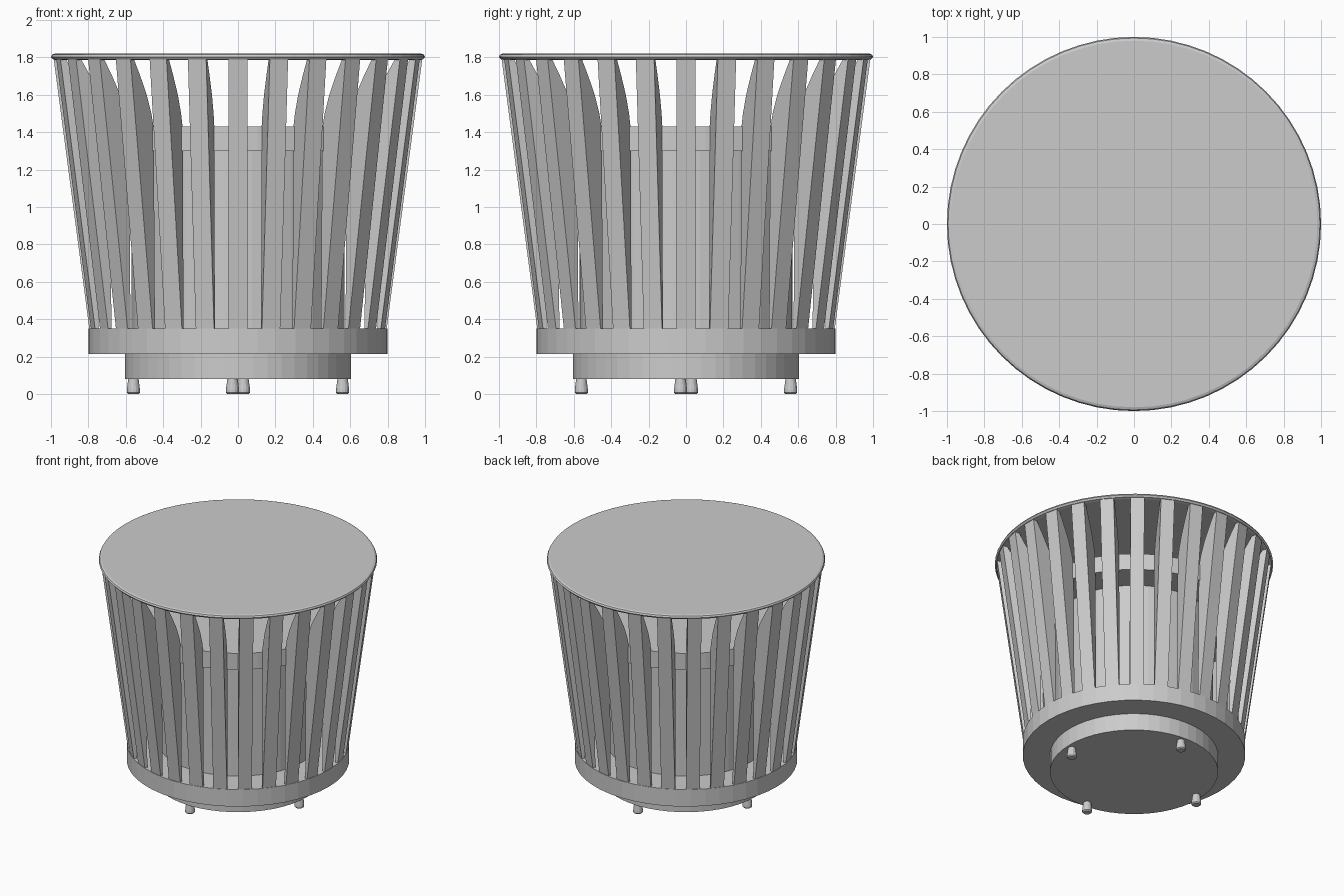
import bpy, bmesh, math
from mathutils import Matrix

cube = bpy.data.objects.get("Cube")
if cube:
    bpy.data.objects.remove(cube, do_unlink=True)

grey = bpy.data.materials.new("plain grey")
grey.use_nodes = True
colour = (0.6, 0.6, 0.6, 1)
grey.diffuse_color = colour
grey.node_tree.nodes["Principled BSDF"].inputs["Base Color"].default_value = colour


def finish(name, bm):
    bmesh.ops.recalc_face_normals(bm, faces=bm.faces)
    mesh = bpy.data.meshes.new(name)
    bm.to_mesh(mesh)
    bm.free()
    mesh.materials.append(grey)
    obj = bpy.data.objects.new(name, mesh)
    bpy.context.collection.objects.link(obj)
    return obj


def turned(name, profile, sides, x=0, y=0):
    """Closed solid of revolution from (radius, height) points."""
    bm = bmesh.new()
    rings = []
    for r, z in profile:
        angles = [2 * math.pi * i / sides for i in range(sides)]
        rings.append([bm.verts.new((x + r * math.cos(a), y + r * math.sin(a), z)) for a in angles])
    for low, high in zip(rings, rings[1:]):
        for i in range(sides):
            j = (i + 1) % sides
            bm.faces.new((low[i], low[j], high[j], high[i]))
    bm.faces.new(rings[0][::-1])
    bm.faces.new(rings[-1])
    return finish(name, bm)


# Base: plinth, wide drum, inner column and its collar
turned("plinth", [(0.605, 0.08), (0.605, 0.215)], 48)
turned("base_drum", [(0.8, 0.215), (0.8, 0.35)], 48)
turned("inner_column", [(0.57, 0.35), (0.57, 1.3)], 48)
turned("collar", [(0.8, 1.3), (0.8, 1.43)], 48)

# Round top with a soft rim
turned("table_top", [(0.97, 1.785), (0.99, 1.79), (1.0, 1.803),
                     (0.994, 1.815), (0.98, 1.82)], 64)

# Small feet
for i in range(4):
    a = math.radians(90 * i - 3)
    turned(f"foot_{i + 1}", [(0.027, 0), (0.035, 0.008), (0.035, 0.025), (0.028, 0.08)],
           16, 0.56 * math.cos(a), 0.56 * math.sin(a))

# Radial fins with a curved inner edge
FIN_COUNT = 28
FIN_HALF = 0.05
fin_profile = [(0.775, 0.35), (0.795, 0.35), (0.985, 1.79), (0.955, 1.79),
               (0.9, 1.7), (0.845, 1.6), (0.805, 1.5), (0.785, 1.42)]
for i in range(FIN_COUNT):
    bm = bmesh.new()
    face = bm.faces.new([bm.verts.new((r, -FIN_HALF, z)) for r, z in fin_profile])
    side = bmesh.ops.extrude_face_region(bm, geom=[face])
    moved = [v for v in side["geom"] if isinstance(v, bmesh.types.BMVert)]
    bmesh.ops.translate(bm, verts=moved, vec=(0, 2 * FIN_HALF, 0))
    turn = Matrix.Rotation(2 * math.pi * i / FIN_COUNT, 4, 'Z')
    bmesh.ops.transform(bm, matrix=turn, verts=bm.verts)
    finish(f"fin_{i + 1}", bm)
